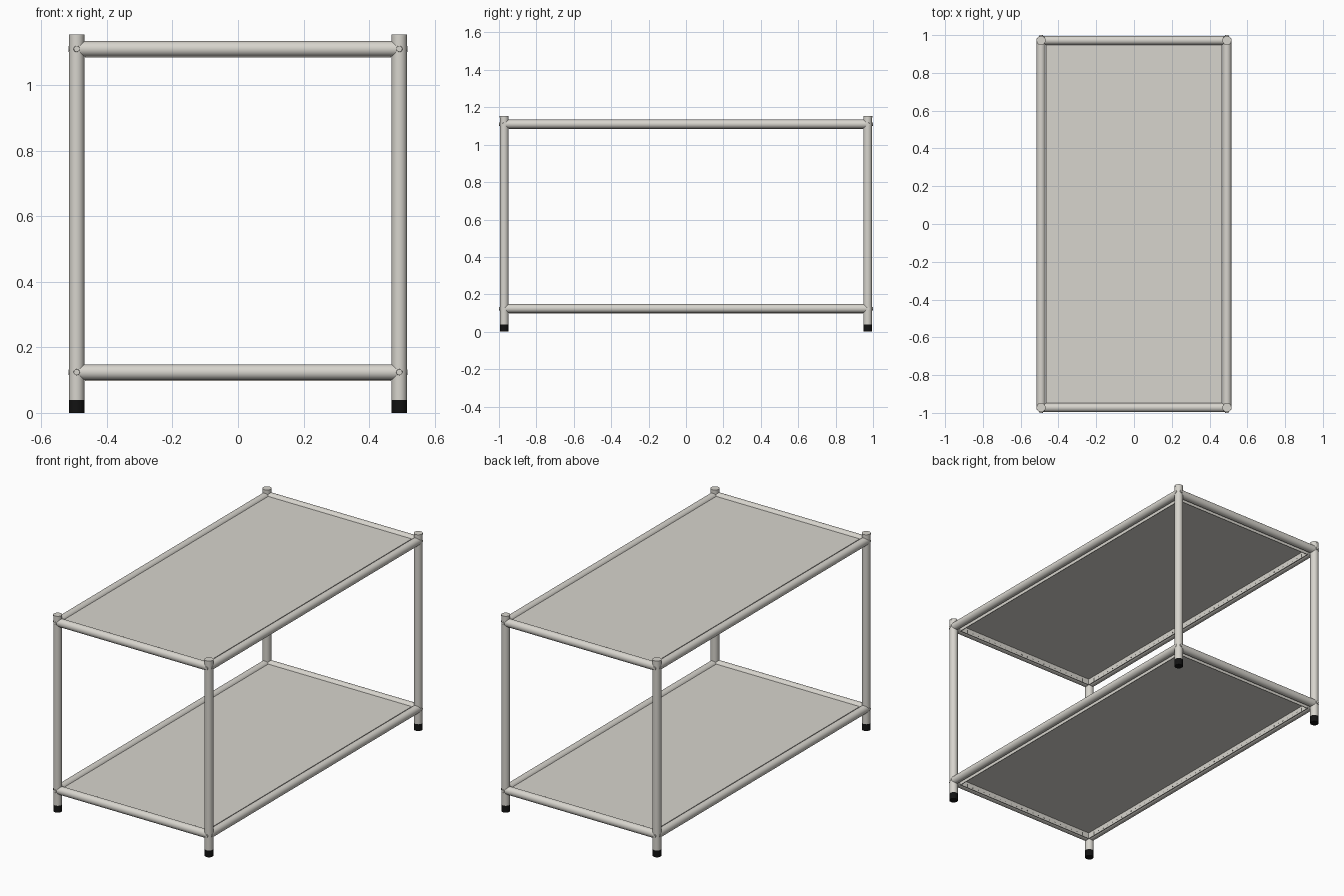
import bpy, bmesh, math
from mathutils import Vector, Matrix

cube = bpy.data.objects.get("Cube")
if cube:
    bpy.data.objects.remove(cube, do_unlink=True)


def material(name, color):
    m = bpy.data.materials.new(name)
    m.use_nodes = True
    m.diffuse_color = (*color, 1)
    m.node_tree.nodes["Principled BSDF"].inputs["Base Color"].default_value = (*color, 1)
    return m


METAL = material("warm grey metal", (0.68, 0.66, 0.61))
RUBBER = material("black rubber", (0.006, 0.006, 0.006))
HOLE = material("dark hole", (0.12, 0.12, 0.11))

LX, LY, R = 0.492, 0.972, 0.0235       # leg centres and tube radius
LEVELS = {"lower": 0.124, "upper": 1.11}
TOP = 1.154


def finish(name, bm, mat, smooth=True):
    bmesh.ops.recalc_face_normals(bm, faces=bm.faces)
    mesh = bpy.data.meshes.new(name)
    bm.to_mesh(mesh)
    bm.free()
    mesh.materials.append(mat)
    ob = bpy.data.objects.new(name, mesh)
    bpy.context.collection.objects.link(ob)
    if smooth:
        bpy.ops.object.select_all(action='DESELECT')
        ob.select_set(True)
        bpy.context.view_layer.objects.active = ob
        bpy.ops.object.shade_smooth_by_angle(angle=math.radians(35))
    return ob


def add_rod(bm, a, b, r, sides=32, r2=None):
    a, b = Vector(a), Vector(b)
    d = b - a
    rot = d.to_track_quat('Z', 'Y').to_matrix().to_4x4()
    bmesh.ops.create_cone(bm, cap_ends=True, segments=sides, radius1=r,
                          radius2=r if r2 is None else r2, depth=d.length,
                          matrix=Matrix.Translation((a + b) / 2) @ rot)


def rod(name, a, b, r, mat, sides=32):
    bm = bmesh.new()
    add_rod(bm, a, b, r, sides)
    return finish(name, bm, mat)


def add_box(bm, lo, hi):
    lo, hi = Vector(lo), Vector(hi)
    size = Matrix.Diagonal((*(hi - lo), 1))
    bmesh.ops.create_cube(bm, size=1, matrix=Matrix.Translation((lo + hi) / 2) @ size)


# Legs with rubber feet and small bolts at each rail joint
for sy, end in ((-1, "front"), (1, "back")):
    for sx, side in ((-1, "right"), (1, "left")):
        x, y = sx * LX, sy * LY
        tag = f"{end}_{side}"
        rod(f"{tag}_leg", (x, y, 0.04), (x, y, TOP - 0.008), R, METAL)
        rod(f"{tag}_cap", (x, y, TOP - 0.008), (x, y, TOP), R + 0.0005, METAL)
        rod(f"{tag}_foot", (x, y, 0), (x, y, 0.04), R, RUBBER)
        bm = bmesh.new()
        for z in LEVELS.values():
            add_rod(bm, (x, y, z), (x, sy, z), 0.012, 12, 0.009)
            add_rod(bm, (x, y, z), (x + sx * (R + 0.001), y, z), 0.012, 12, 0.009)
        finish(f"{tag}_bolts", bm, METAL)

# Rails and folded sheet shelves
SX, SY, T = LX - R - 0.002, LY - R - 0.002, 0.004
for level, z in LEVELS.items():
    for s, names in ((-1, ("front", "right")), (1, ("back", "left"))):
        rod(f"{level}_{names[0]}_rail", (-LX, s * LY, z), (LX, s * LY, z), R, METAL)
        rod(f"{level}_{names[1]}_rail", (s * LX, -LY, z), (s * LX, LY, z), R, METAL)

    top, bottom = z + 0.012, z - 0.027
    bm = bmesh.new()
    add_box(bm, (-SX, -SY, top - T), (SX, SY, top))
    for s in (-1, 1):
        x0, x1 = sorted((s * SX, s * (SX - T)))
        y0, y1 = sorted((s * SY, s * (SY - T)))
        add_box(bm, (x0, -SY, bottom), (x1, SY, top - T))
        add_box(bm, (-SX + T, y0, bottom), (SX - T, y1, top - T))
    finish(f"{level}_shelf", bm, METAL, smooth=False)

    # Row of small holes along the inside of each shelf lip
    bm = bmesh.new()
    zh, h = z - 0.014, 0.003
    for s in (-1, 1):
        x, y = s * (SX - T), s * (SY - T)
        for half, along_x in ((SX - 0.05, True), (SY - 0.05, False)):
            n = round(2 * half / 0.04)
            for i in range(n + 1):
                p = -half + 2 * half * i / n
                tall = 0.011 if i in (0, n) else h
                c = (p, y, zh) if along_x else (x, p, zh)
                d = Vector((h, 0.0005, tall) if along_x else (0.0005, h, tall))
                add_box(bm, Vector(c) - d, Vector(c) + d)
    finish(f"{level}_shelf_holes", bm, HOLE, smooth=False)
